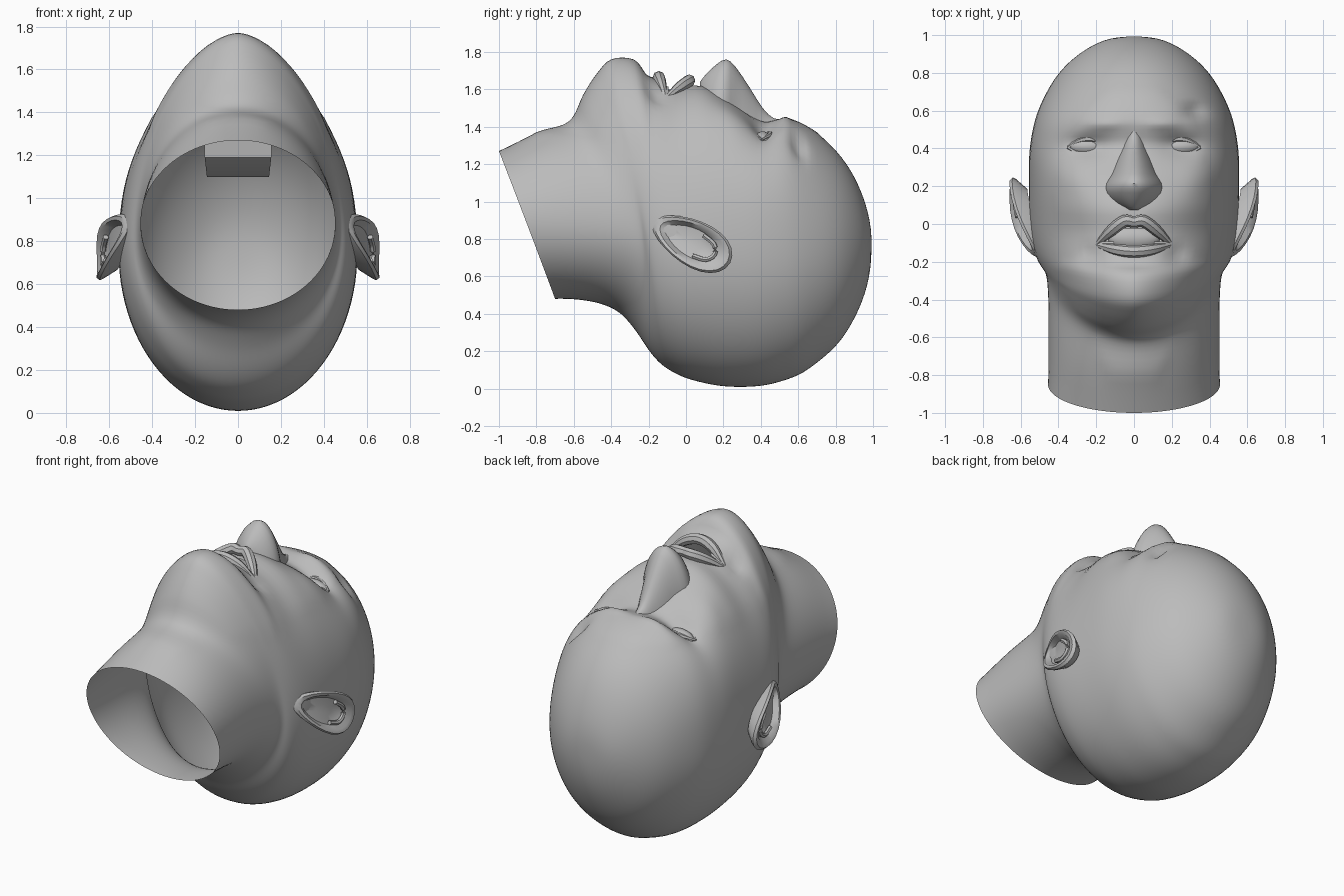
import bpy, bmesh
from math import sin, cos, pi, exp, radians
from mathutils import Vector

if "Cube" in bpy.data.objects:
    bpy.data.objects.remove(bpy.data.objects["Cube"], do_unlink=True)

GREY = (0.5, 0.5, 0.5, 1)
clay = bpy.data.materials.new("plain grey")
clay.use_nodes = True
clay.diffuse_color = GREY
clay.node_tree.nodes["Principled BSDF"].inputs["Base Color"].default_value = GREY


def finish(name, bm, angle=40):
    """Turn a bmesh into a smooth shaded grey object."""
    bmesh.ops.recalc_face_normals(bm, faces=bm.faces[:])
    mesh = bpy.data.meshes.new(name)
    bm.to_mesh(mesh)
    bm.free()
    mesh.materials.append(clay)
    obj = bpy.data.objects.new(name, mesh)
    bpy.context.collection.objects.link(obj)
    bpy.ops.object.select_all(action="DESELECT")
    obj.select_set(True)
    bpy.context.view_layer.objects.active = obj
    bpy.ops.object.shade_smooth_by_angle(angle=radians(angle))
    return obj


def smooth_rows(rows, steps):
    """Catmull-Rom interpolation through rows of numbers."""
    pts = [Vector(r) for r in rows]
    pts = [pts[0] * 2 - pts[1]] + pts + [pts[-1] * 2 - pts[-2]]
    out = []
    for a, b, c, d in zip(pts, pts[1:], pts[2:], pts[3:]):
        for i in range(steps):
            t = i / steps
            out.append((b * 2 + (c - a) * t + (a * 2 - b * 5 + c * 4 - d) * t * t
                        + (b * 3 - a - c * 3 + d) * t ** 3) / 2)
    out.append(pts[-2])
    return out


def loft(rings, cap_start=True, cap_end=True):
    """Bridge closed rings of points with quads."""
    bm = bmesh.new()
    loops = [[bm.verts.new(p) for p in ring] for ring in rings]
    for a, b in zip(loops, loops[1:]):
        n = len(a)
        for i in range(n):
            j = (i + 1) % n
            bm.faces.new((a[i], a[j], b[j], b[i]))
    if cap_start:
        bm.faces.new(loops[0])
    if cap_end:
        bm.faces.new(loops[-1])
    return bm


def power(v, n):
    return (1 if v >= 0 else -1) * abs(v) ** (2 / n)


def bell(v, centre, spread):
    return exp(-((v - centre) / spread) ** 2)


# Head and neck: tilted oval sections from the neck opening to the crown
# columns: top y, top z, bottom y, bottom z, half width
SECTIONS = [
    (-1.0, 1.27, -.70, .48, .455),
    (-.80, 1.37, -.58, .475, .455),
    (-.66, 1.41, -.46, .455, .455),
    (-.60, 1.46, -.36, .41, .46),
    (-.55, 1.57, -.30, .345, .467),
    (-.48, 1.68, -.25, .28, .48),
    (-.40, 1.76, -.2, .2, .495),
    (-.28, 1.76, -.13, .12, .52),
    (-.19, 1.68, -.06, .08, .54),
    (-.06, 1.62, 0, .05, .555),
    (.08, 1.62, .12, .02, .56),
    (.2, 1.56, .22, .005, .56),
    (.33, 1.47, .36, .005, .56),
    (.42, 1.43, .46, .02, .55),
    (.5, 1.44, .54, .045, .535),
    (.58, 1.435, .62, .075, .512),
    (.7, 1.37, .72, .15, .46),
    (.81, 1.27, .82, .24, .39),
    (.9, 1.14, .9, .37, .295),
    (.965, .98, .96, .51, .19),
    (1.0, .82, .995, .67, .08),
]


def head_ring(row, count=96):
    ty, tz, by, bz, w = row
    blend = min(max((ty + .7) / .7, 0), 1)
    zc = .88 - .13 * blend
    f = (zc - bz) / (tz - bz)
    yc = by + (ty - by) * f
    n_top = 2 + .6 * bell(ty, .42, .24) - .25 * bell(ty, -.38, .2)
    jaw = .14 * bell(ty, -.58, .2)    # sweep the jaw back from the chin
    ring = []
    for i in range(count):
        a = 2 * pi * i / count
        n = n_top if cos(a) > 0 else 2
        v = power(cos(a), n)
        y, z = (ty - yc, tz - zc) if v > 0 else (yc - by, zc - bz)
        ring.append(Vector((w * power(sin(a), n), yc + v * y + jaw * sin(a) ** 2, zc + v * z)))
    return ring


# Soft face relief: |x|, y, x spread, y spread, height
RELIEF = [
    (.24, .41, .11, .06, -.05),    # eye sockets
    (.15, .53, .10, .03, .02),     # brows
    (.34, .24, .10, .10, .02),     # cheekbones
    (.23, -.16, .05, .05, -.03),   # mouth corners
    (0, -.21, .10, .03, -.02),     # crease under the lip
    (0, .05, .025, .03, -.01),     # groove under the nose
]

bm = loft([head_ring(r) for r in smooth_rows(SECTIONS, 4)], False, False)
rim = [e for e in bm.edges if e.is_boundary and e.verts[0].co.y > .9]
crown = bmesh.ops.edgeloop_fill(bm, edges=rim)["faces"]
bmesh.ops.poke(bm, faces=crown)
# Even out the skull and the sides
soft = [v for v in bm.verts if v.co.z < 1.35 and not v.is_boundary]
for _ in range(12):
    bmesh.ops.smooth_vert(bm, verts=soft, factor=.5,
                          use_axis_x=True, use_axis_y=True, use_axis_z=True)
for v in bm.verts:
    x, y, z = v.co
    if z > 1:
        for cx, cy, sx, sy, h in RELIEF:
            v.co.z += h * bell(abs(x), cx, sx) * bell(y, cy, sy)
        # Dent above the left brow
        v.co.z -= .05 * bell(x, .32, .06) * bell(y, .6, .035)
# Mouth opening
hole = []
for f in bm.faces:
    c = f.calc_center_median()
    if c.z > 1.3 and (c.x / .16) ** 2 + ((c.y + .07) / .06) ** 2 < 1:
        hole.append(f)
bmesh.ops.delete(bm, geom=hole, context="FACES")
finish("head", bm)

# Nose: y, ridge height, half width
NOSE = [(.075, 1.64, .07), (.11, 1.685, .13), (.165, 1.735, .158), (.215, 1.76, .15),
        (.265, 1.72, .12), (.34, 1.61, .1), (.41, 1.5, .085), (.47, 1.445, .09),
        (.54, 1.435, .08)]
rings = []
for y, top, w in smooth_rows(NOSE, 2):
    arc = [pi * i / 20 for i in range(21)]
    rings.append([(w * power(cos(a), 1.9), y, top - .27 + .27 * power(sin(a), 1.6)) for a in arc])
finish("nose", loft(rings))


def tube(name, path, steps=4, sides=8):
    """Round tube through rows of x, y, z, radius."""
    rows = smooth_rows(path, steps)
    rings = []
    for i, r in enumerate(rows):
        p = r.to_3d()
        along = (rows[min(i + 1, len(rows) - 1)] - rows[max(i - 1, 0)]).to_3d().normalized()
        side = along.cross(Vector((0, 0, 1))).normalized()
        up = side.cross(along)
        rings.append([p + (side * cos(a) + up * sin(a)) * r[3]
                      for a in (2 * pi * k / sides for k in range(sides))])
    return finish(name, loft(rings))


def mirrored(half):
    """Continue a path that starts on the middle line to the other side."""
    return [(-x, y, z, r) for x, y, z, r in reversed(half) if x > 0] + half


# Lips
tube("upper_lip", mirrored([(0, .01, 1.645, .03), (.05, .015, 1.645, .033),
                            (.12, -.035, 1.61, .03), (.2, -.11, 1.55, .012)]))
tube("lower_lip", mirrored([(0, -.145, 1.665, .033), (.1, -.135, 1.635, .03),
                            (.2, -.11, 1.55, .012)]))


def ellipsoid(name, centre, size):
    bm = bmesh.new()
    bmesh.ops.create_uvsphere(bm, u_segments=24, v_segments=14, radius=1)
    for v in bm.verts:
        v.co = Vector(a * b for a, b in zip(v.co, size)) + Vector(centre)
    return finish(name, bm)


# Mouth lining and tongue
def lining_ring(w, front, back, z_front, z_back):
    return [(-w, front, z_front), (w, front, z_front), (w, back, z_back), (-w, back, z_back)]


finish("mouth_lining", loft([lining_ring(.155, -.14, 0, 1.56, 1.56),
                             lining_ring(.155, -.1, .1, 1.19, 1.25),
                             lining_ring(.145, .02, .1, 1.1, 1.1)], cap_start=False))
ellipsoid("tongue", (0, -.075, 1.55), (.14, .065, .05))


def ear_point(s, u, v, out=0):
    """Point on the slanted, curved ear plane; u runs from lobe to tip."""
    v *= 1 + .9 * u
    return (s * (.62 + out + .3 * u - .9 * u * u), .03 + .88 * u + .47 * v,
            .783 + .88 * v - .47 * u)


for s, label in ((1, "left"), (-1, "right")):
    # Eye with lids
    ellipsoid(label + "_eye", (s * .24, .41, 1.305), (.11, .055, .07))
    for lid, lift in (("upper", .045), ("lower", -.04)):
        path = []
        for k in range(5):
            u = k / 2 - 1
            path.append((s * (.24 + .11 * u), .405 + lift * (1 - u * u),
                         1.36 - .015 * u - .015 * u * u, .016 - .008 * abs(u)))
        tube(label + "_" + lid + "_eyelid", path, 3, 6)

    # Ear: slanted oval rings running from the root over the rim into the hollow
    rings = []
    for scale, out in ((.72, -.08), (.95, -.02), (1, 0), (.93, .014),
                       (.8, .008), (.62, -.03), (.25, -.04)):
        turn = [2 * pi * k / 24 for k in range(24)]
        rings.append([ear_point(s, .235 * scale * cos(a), .122 * scale * sin(a), out)
                      for a in turn])
    finish(label + "_ear", loft(rings, cap_start=False))
    # Inner fold of the ear
    fold = []
    for k in range(5):
        a = pi * (k / 4 - .5)
        fold.append((*ear_point(s, .04 + .1 * cos(a), .06 * sin(a), -.015), .014))
    tube(label + "_ear_fold", fold, 3, 6)
